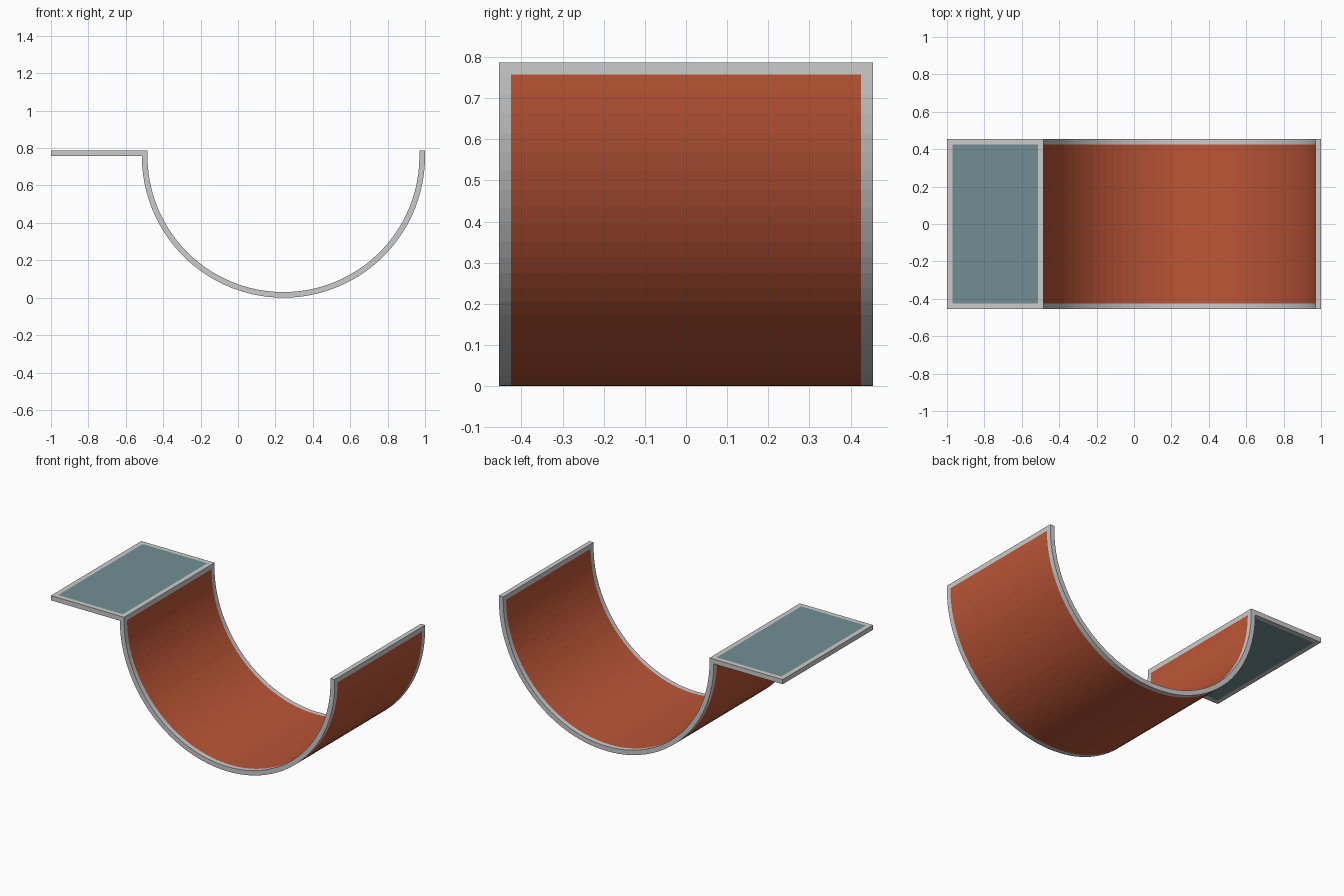
import bpy, bmesh, math

if "Cube" in bpy.data.objects:
    bpy.data.objects.remove(bpy.data.objects["Cube"])

R_OUT, T = 0.757, 0.03          # outer radius of the trough, sheet / rim thickness
CX, CZ = 1.0 - R_OUT, R_OUT     # centre of the half circle
TOP = CZ + T
HALF_W = 0.455                  # half width along y
SEGS = 50


def material(name, rgb):
    m = bpy.data.materials.new(name)
    m.diffuse_color = (*rgb, 1)
    m.use_nodes = True
    m.node_tree.nodes["Principled BSDF"].inputs["Base Color"].default_value = m.diffuse_color
    return m


GREY = material("grey_rim", (0.60, 0.60, 0.60))
RED = material("rust_red", (0.50, 0.092, 0.037))
TEAL = material("dull_teal", (0.165, 0.275, 0.295))


def sheet(name, side_a, side_b, panel_mat, is_panel):
    """Extrude the strip between two matching x-z outlines along y, with rim bands at both ends."""
    bm = bmesh.new()
    ys = (-HALF_W, -HALF_W + T, HALF_W - T, HALF_W)
    outline = side_a + side_b[::-1]
    n = len(outline)
    rings = [[bm.verts.new((x, y, z)) for x, z in outline] for y in ys]
    for a, b in zip(rings, rings[1:]):
        for i in range(n):
            j = (i + 1) % n
            bm.faces.new((a[i], a[j], b[j], b[i]))
    for ring in (rings[0], rings[-1]):
        for i in range(len(side_a) - 1):
            bm.faces.new((ring[i], ring[i + 1], ring[n - 2 - i], ring[n - 1 - i]))
    bmesh.ops.recalc_face_normals(bm, faces=bm.faces)
    # coloured panel inside the rim, on both sides of the sheet
    for f in bm.faces:
        c = f.calc_center_median()
        if abs(c.y) < HALF_W - T and is_panel(c, f.normal):
            f.material_index = 1
    me = bpy.data.meshes.new(name)
    bm.to_mesh(me)
    bm.free()
    me.materials.append(GREY)
    me.materials.append(panel_mat)
    bpy.context.collection.objects.link(bpy.data.objects.new(name, me))


def arc(r):
    """Half circle with a short straight lip at each end."""
    pts = [(CX - r * math.cos(math.pi * i / SEGS), CZ - r * math.sin(math.pi * i / SEGS))
           for i in range(SEGS + 1)]
    return [(CX - r, TOP)] + pts + [(CX + r, TOP)]


# half-round trough
sheet("half_pipe", arc(R_OUT), arc(R_OUT - T), RED, lambda c, n: c.z < CZ)

# flat platform beside the trough
xs = (-1.0, -1.0 + T, CX - R_OUT)
sheet("platform", [(x, TOP) for x in xs], [(x, CZ) for x in xs], TEAL,
      lambda c, n: abs(n.z) > 0.5 and c.x > -1.0 + T)
